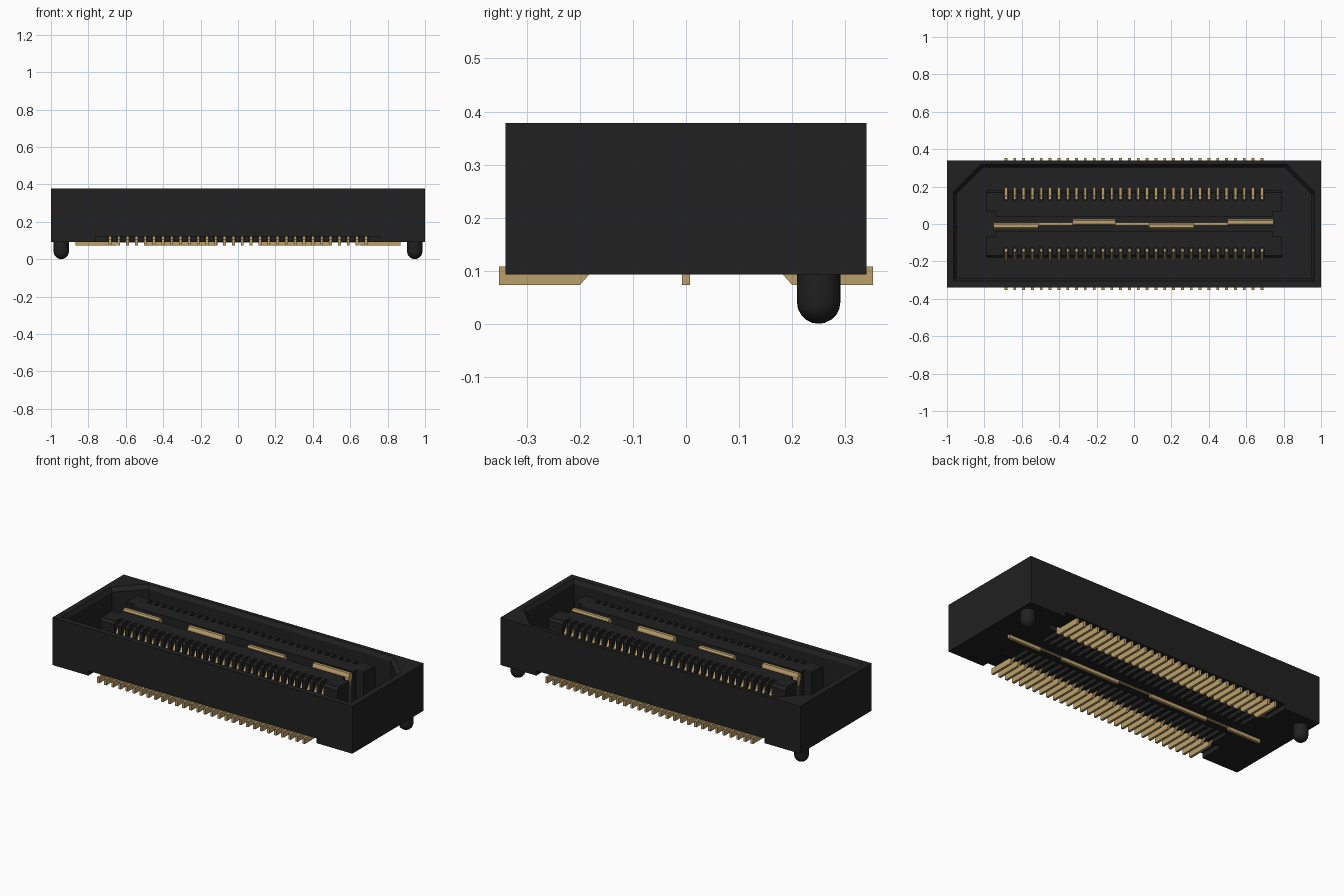
import bpy, bmesh, math

if "Cube" in bpy.data.objects:
    bpy.data.objects.remove(bpy.data.objects["Cube"])


def material(name, rgb):
    m = bpy.data.materials.new(name)
    m.diffuse_color = (*rgb, 1)
    m.use_nodes = True
    m.node_tree.nodes["Principled BSDF"].inputs["Base Color"].default_value = m.diffuse_color
    return m


BLACK = material("black_plastic", (0.015, 0.015, 0.015))
GOLD = material("gold_metal", (0.50, 0.35, 0.15))


def finish(name, bm, mat):
    bmesh.ops.recalc_face_normals(bm, faces=bm.faces)
    me = bpy.data.meshes.new(name)
    bm.to_mesh(me)
    bm.free()
    me.materials.append(mat)
    ob = bpy.data.objects.new(name, me)
    bpy.context.collection.objects.link(ob)
    return ob


def loft(bm, rings):
    """Closed solid through rings of equal point count."""
    vs = [[bm.verts.new(p) for p in r] for r in rings]
    n = len(vs[0])
    for a, b in zip(vs, vs[1:]):
        for i in range(n):
            j = (i + 1) % n
            bm.faces.new((a[i], a[j], b[j], b[i]))
    bm.faces.new(vs[0])
    bm.faces.new(vs[-1])


def box(bm, x0, x1, y0, y1, z0, z1):
    loft(bm, [[(x0, y0, z), (x1, y0, z), (x1, y1, z), (x0, y1, z)] for z in (z0, z1)])


def extrude_x(bm, profile, x0, x1, s=1):
    """Solid from a (y, z) profile, mirrored in y by s."""
    loft(bm, [[(x, s * y, z) for y, z in profile] for x in (x0, x1)])


def cut(target, bm):
    cutter = finish("cutter", bm, BLACK)
    cutter.hide_render = True
    mod = target.modifiers.new("cut", 'BOOLEAN')
    mod.operation, mod.solver, mod.object = 'DIFFERENCE', 'EXACT', cutter
    bpy.context.view_layer.objects.active = target
    bpy.ops.object.modifier_apply(modifier=mod.name)
    bpy.data.objects.remove(cutter)


PINS = [-0.685 + 0.0472 * i for i in range(30)]
SIDES = (-1, 1)

# Housing shell
bm = bmesh.new()
box(bm, -1, 1, -0.34, 0.34, 0.093, 0.378)
housing = finish("housing", bm, BLACK)


# Cavity with two chamfered back corners and a lead-in at the rim
def cavity_ring(d, z):
    x, y0, y1, c = 0.95 + d, -0.29 - d, 0.302 + d, 0.145
    return [(-x, y0, z), (x, y0, z), (x, y1 - c, z), (x - c, y1, z),
            (-x + c, y1, z), (-x, y1 - c, z)]


bm = bmesh.new()
loft(bm, [cavity_ring(0, 0.15), cavity_ring(0, 0.355), cavity_ring(0.0155, 0.379)])
cut(housing, bm)

# Underside recesses for the solder feet
bm = bmesh.new()
for s in SIDES:
    extrude_x(bm, [(0.19, 0.08), (0.36, 0.08), (0.36, 0.122), (0.19, 0.122)], -0.76, 0.76, s)
cut(housing, bm)

# Underside grooves leading to each pin
bm = bmesh.new()
for s in SIDES:
    for x in PINS:
        extrude_x(bm, [(0.06, 0.08), (0.2, 0.08), (0.2, 0.118), (0.06, 0.118)],
                  x - 0.012, x + 0.012, s)
cut(housing, bm)

# Mating bars: core, solid ends and teeth between the contacts
for s, side in zip(SIDES, ("front", "back")):
    bm = bmesh.new()
    box(bm, -0.79, 0.79, *sorted((s * 0.068, s * 0.128)), 0.149, 0.372)
    box(bm, -0.74, 0.74, *sorted((s * 0.04, s * 0.068)), 0.149, 0.372)
    tooth = [(0.128, 0.149), (0.18, 0.149), (0.18, 0.355), (0.168, 0.372), (0.128, 0.372)]
    edges = [-0.79] + [x + d for x in PINS for d in (-0.012, 0.012)] + [0.79]
    for x0, x1 in zip(edges[::2], edges[1::2]):
        extrude_x(bm, tooth, x0, x1, s)
    finish(side + "_mating_bar", bm, BLACK)

    # Contacts: solder foot, riser and sprung tip
    bm = bmesh.new()
    pin = [(0.352, 0.108), (0.215, 0.108), (0.17, 0.14), (0.17, 0.2), (0.195, 0.27),
           (0.15, 0.345), (0.13, 0.345), (0.172, 0.27), (0.15, 0.2), (0.15, 0.13),
           (0.2, 0.073), (0.352, 0.073)]
    for x in PINS:
        extrude_x(bm, pin, x - 0.0075, x + 0.0075, s)
    finish(side + "_contacts", bm, GOLD)

# Central ground blade with alternating top tabs and bottom feet
bm = bmesh.new()
box(bm, -0.745, 0.745, -0.008, 0.008, 0.09, 0.335)
tabs = [(-0.75, -0.51, -1), (-0.33, -0.10, 1), (0.08, 0.32, -1), (0.50, 0.745, 1)]
for x0, x1, s in tabs:
    extrude_x(bm, [(-0.008, 0.30), (0.008, 0.30), (0.026, 0.345), (0.026, 0.368),
                   (0.018, 0.377), (0.0, 0.377), (-0.008, 0.36)], x0, x1, s)
for x0, x1 in ((-0.87, -0.65), (-0.5, -0.11), (0.11, 0.5), (0.65, 0.87)):
    box(bm, x0, x1, -0.008, 0.008, 0.073, 0.1)
finish("ground_blade", bm, GOLD)

# Round-ended locating pegs
for x, side in ((-0.945, "left"), (0.945, "right")):
    bm = bmesh.new()
    r = 0.041
    prof = [(r, 0.1)] + [(r * math.cos(a), r - r * math.sin(a))
                         for a in [math.radians(d) for d in (0, 18, 36, 54, 72, 86)]]
    loft(bm, [[(x + q * math.cos(t * math.pi / 16), 0.25 + q * math.sin(t * math.pi / 16), z)
               for t in range(32)] for q, z in prof])
    peg = finish(side + "_locating_peg", bm, BLACK)
    bpy.ops.object.select_all(action='DESELECT')
    peg.select_set(True)
    bpy.context.view_layer.objects.active = peg
    bpy.ops.object.shade_smooth_by_angle(angle=math.radians(35))
